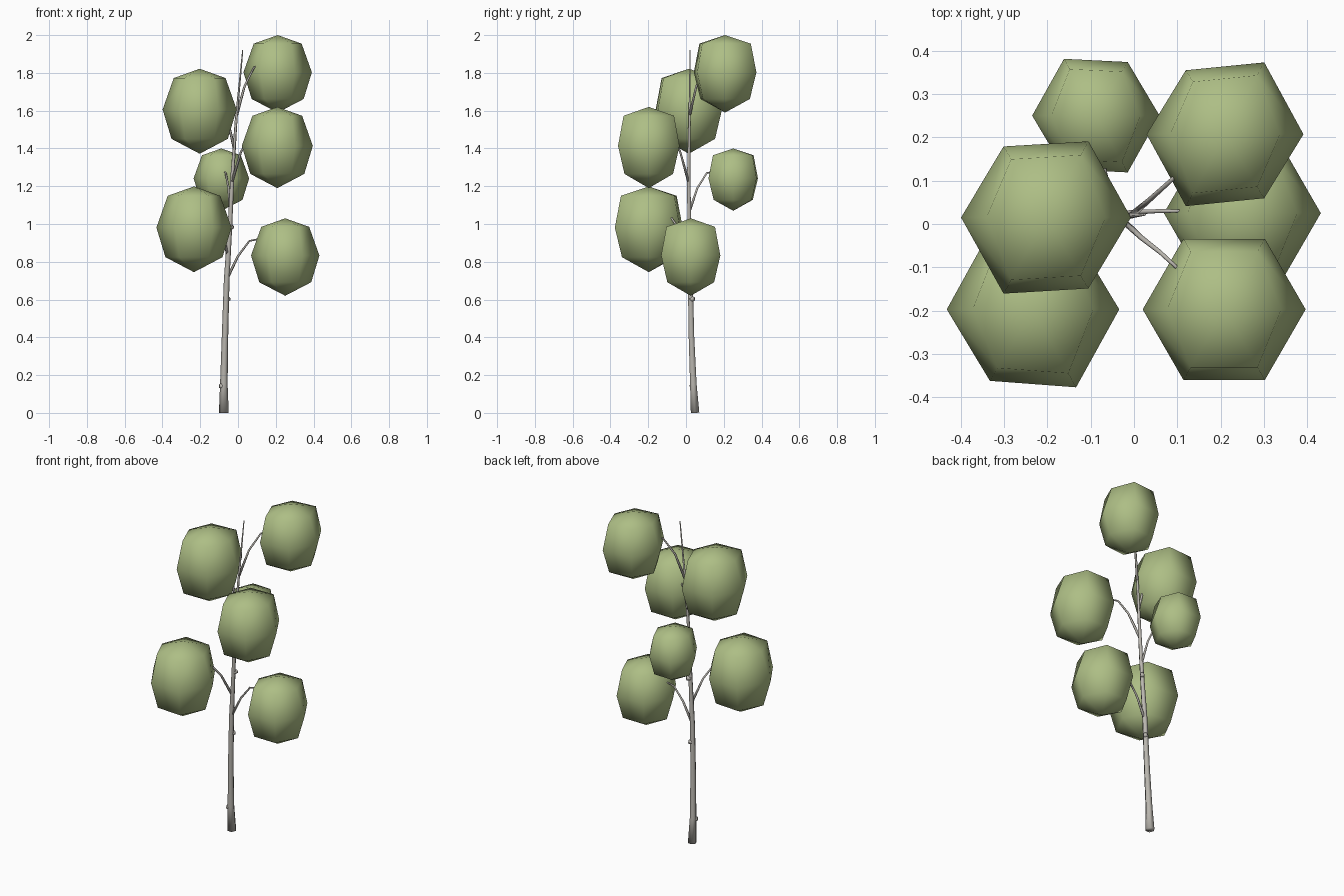
import bpy, bmesh, math
from mathutils import Vector

cube = bpy.data.objects.get("Cube")
if cube:
    bpy.data.objects.remove(cube, do_unlink=True)


def make_material(name, rgb):
    mat = bpy.data.materials.new(name)
    mat.use_nodes = True
    color = (*rgb, 1)
    mat.diffuse_color = color
    bsdf = mat.node_tree.nodes["Principled BSDF"]
    bsdf.inputs["Base Color"].default_value = color
    bsdf.inputs["Roughness"].default_value = 0.9
    return mat


LEAF = make_material("leaf green", (0.42, 0.515, 0.235))
BARK = make_material("pale grey bark", (0.49, 0.47, 0.43))


def finish(name, bm, mat):
    bmesh.ops.recalc_face_normals(bm, faces=bm.faces)
    for face in bm.faces:
        face.smooth = True
    mesh = bpy.data.meshes.new(name)
    bm.to_mesh(mesh)
    bm.free()
    mesh.materials.append(mat)
    obj = bpy.data.objects.new(name, mesh)
    bpy.context.collection.objects.link(obj)
    return obj


def tube(name, path, radii, sides=6):
    """Tapered tube through the points of a path."""
    bm = bmesh.new()
    points = [Vector(p) for p in path]
    rings = []
    for i, (p, r) in enumerate(zip(points, radii)):
        along = points[min(i + 1, len(points) - 1)] - points[max(i - 1, 0)]
        turn = Vector((0, 0, 1)).rotation_difference(along)
        ring = []
        for s in range(sides):
            a = math.tau * s / sides
            ring.append(bm.verts.new(p + turn @ Vector((r * math.cos(a), r * math.sin(a), 0))))
        rings.append(ring)
    for low, high in zip(rings, rings[1:]):
        for s in range(sides):
            t = (s + 1) % sides
            bm.faces.new((low[s], low[t], high[t], high[s]))
    bm.faces.new(rings[0])
    bm.faces.new(rings[-1])
    return finish(name, bm, BARK)


def leaf_clump(name, center, radius, half_height, skew):
    """Six-sided ball of leaves, broad at the shoulders and pointed below."""
    bm = bmesh.new()
    center = Vector(center)
    # height and width of each ring: on the side corners, on the front and back corners
    profile = [(-0.65, 0.76, 0.79), (0.04, 1.0, 1.0), (0.78, 0.70, 0.82)]
    rings = []
    for z, side, front in profile:
        ring = []
        for s in range(6):
            a = math.tau * s / 6
            on_side = s % 3 == 0
            r = radius * (side if on_side else front)
            x, y = r * math.cos(a), r * math.sin(a)
            if not on_side:
                y += skew * x
            ring.append(bm.verts.new(center + Vector((x, y, z * half_height))))
        rings.append(ring)
    for low, high in zip(rings, rings[1:]):
        for s in range(6):
            t = (s + 1) % 6
            bm.faces.new((low[s], low[t], high[t], high[s]))
    for ring, z in ((rings[0], -half_height), (rings[-1], half_height)):
        pole = bm.verts.new(center + Vector((0, 0, z)))
        for s in range(6):
            bm.faces.new((ring[s], ring[(s + 1) % 6], pole))
    return finish(name, bm, LEAF)


# Trunk
tube("trunk",
     [(-0.075, 0.048, 0), (-0.075, 0.039, 0.15), (-0.069, 0.029, 0.4), (-0.06, 0.023, 0.7),
      (-0.042, 0.018, 1.0), (-0.03, 0.014, 1.25), (-0.01, 0.019, 1.55), (0.025, 0.022, 1.92)],
     [0.026, 0.02, 0.017, 0.015, 0.012, 0.01, 0.007, 0.003])

# Branches
branches = {
    "top_branch": [(-0.006, 0.02, 1.58), (0.035, 0.055, 1.73), (0.085, 0.1, 1.83), (0.13, 0.14, 1.84)],
    "upper_right_branch": [(-0.02, 0.017, 1.40), (-0.05, 0.017, 1.53), (-0.11, 0.016, 1.61)],
    "front_branch": [(-0.032, 0.014, 1.22), (0.015, -0.03, 1.38), (0.06, -0.065, 1.46), (0.12, -0.12, 1.48)],
    "back_branch": [(-0.04, 0.016, 1.06), (-0.05, 0.06, 1.19), (-0.065, 0.11, 1.27), (-0.075, 0.16, 1.28)],
    "lower_right_branch": [(-0.055, 0.02, 0.84), (-0.09, -0.035, 0.97), (-0.13, -0.09, 1.05), (-0.18, -0.13, 1.06)],
    "lower_left_branch": [(-0.058, 0.022, 0.71), (0.0, 0.027, 0.83), (0.06, 0.03, 0.91), (0.13, 0.03, 0.925)],
}
for name, path in branches.items():
    tube(name, path, [0.008, 0.006, 0.005, 0.004])

# Short stubs of lost branches
for i, (x, y, z, dx, dy) in enumerate([(-0.075, 0.037, 0.14, -0.022, -0.008),
                                       (-0.063, 0.023, 0.60, 0.015, 0.018),
                                       (-0.043, 0.018, 0.98, 0.013, 0.018)]):
    tube(f"branch_stub_{i + 1}", [(x, y, z), (x + dx, y + dy, z + 0.004)], [0.014, 0.012])

# Leaf clumps
leaf_clump("top_clump", (0.21, 0.207, 1.795), 0.181, 0.205, 0.1)
leaf_clump("upper_right_clump", (-0.203, 0.015, 1.597), 0.196, 0.225, 0.06)
leaf_clump("front_clump", (0.208, -0.197, 1.405), 0.188, 0.215, 0.0)
leaf_clump("back_clump", (-0.088, 0.25, 1.235), 0.147, 0.165, -0.05)
leaf_clump("lower_right_clump", (-0.233, -0.197, 0.972), 0.199, 0.227, -0.075)
leaf_clump("lower_left_clump", (0.25, 0.025, 0.825), 0.181, 0.205, 0.0)
